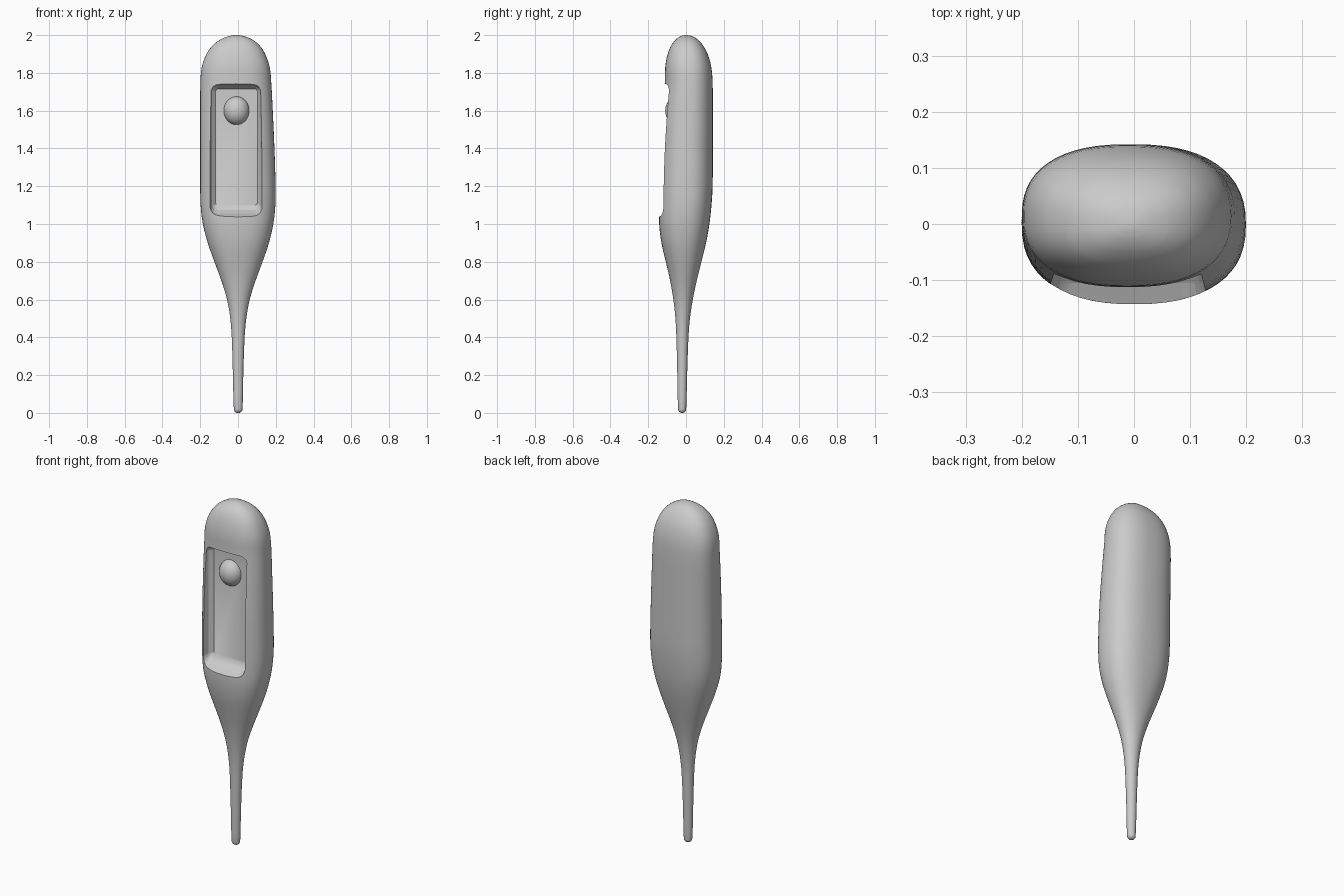
import bpy, bmesh, math

if "Cube" in bpy.data.objects:
    bpy.data.objects.remove(bpy.data.objects["Cube"])

# Body profile: z, left x, right x, front y, back y
PROFILE = [
    (0.00, -0.006, 0.008, -0.026, -0.014), (0.006, -0.016, 0.018, -0.036, -0.004),
    (0.02, -0.022, 0.024, -0.042, 0.001), (0.20, -0.027, 0.028, -0.046, 0.006),
    (0.40, -0.033, 0.035, -0.051, 0.013), (0.50, -0.041, 0.044, -0.056, 0.021),
    (0.60, -0.058, 0.062, -0.067, 0.036), (0.70, -0.088, 0.093, -0.084, 0.057),
    (0.80, -0.125, 0.130, -0.107, 0.082), (0.90, -0.160, 0.164, -0.130, 0.106),
    (1.00, -0.186, 0.187, -0.142, 0.124), (1.10, -0.198, 0.198, -0.142, 0.135),
    (1.20, -0.200, 0.199, -0.141, 0.141), (1.40, -0.200, 0.193, -0.136, 0.142),
    (1.60, -0.200, 0.184, -0.124, 0.142), (1.75, -0.199, 0.176, -0.112, 0.141),
    (1.83, -0.192, 0.168, -0.110, 0.134), (1.90, -0.167, 0.144, -0.097, 0.115),
    (1.95, -0.130, 0.110, -0.076, 0.087), (1.98, -0.087, 0.070, -0.050, 0.058),
    (1.995, -0.047, 0.030, -0.026, 0.032), (2.00, -0.018, 0.004, -0.008, 0.008),
]


def make_object(name, bm):
    bmesh.ops.recalc_face_normals(bm, faces=bm.faces)
    mesh = bpy.data.meshes.new(name)
    bm.to_mesh(mesh)
    bm.free()
    ob = bpy.data.objects.new(name, mesh)
    bpy.context.collection.objects.link(ob)
    return ob


def loft(name, rings):
    bm = bmesh.new()
    loops = [[bm.verts.new(p) for p in r] for r in rings]
    n = len(loops[0])
    for a, b in zip(loops, loops[1:]):
        for i in range(n):
            j = (i + 1) % n
            bm.faces.new((a[i], a[j], b[j], b[i]))
    bm.faces.new(loops[0])
    bm.faces.new(loops[-1])
    return make_object(name, bm)


def spow(v, e):
    return math.copysign(abs(v) ** e, v)


def body_ring(row, n=56):
    z, xl, xr, yf, yb = row
    e = 2 / (2.0 + 0.4 * min(1, max(0, (z - 0.6) / 0.4)))
    cx, rx = (xl + xr) / 2, (xr - xl) / 2
    cy = (yf + yb) / 2
    ry = (yb - yf) / 2
    pts = []
    for i in range(n):
        t = 2 * math.pi * i / n
        pts.append((cx + rx * spow(math.cos(t), e), cy + ry * spow(math.sin(t), e), z))
    return pts


def smooth_rows(rows, steps=3):
    out = []
    for i in range(len(rows) - 1):
        a, b = rows[i], rows[i + 1]
        p, q = rows[max(i - 1, 0)], rows[min(i + 2, len(rows) - 1)]
        h = b[0] - a[0]
        for s in range(steps):
            t = s / steps
            row = [a[0] + h * t]
            for k in range(1, 5):
                m0 = (b[k] - p[k]) / (b[0] - p[0]) * h
                m1 = (q[k] - a[k]) / (q[0] - a[0]) * h
                row.append((2*t**3 - 3*t**2 + 1) * a[k] + (t**3 - 2*t**2 + t) * m0
                           + (3*t**2 - 2*t**3) * b[k] + (t**3 - t**2) * m1)
            out.append(row)
    return out + [rows[-1]]


def rounded_rect(x0, x1, z0, z1, r, y, seg=5):
    pts = []
    for k, (cx, cz) in enumerate(((x1-r, z1-r), (x0+r, z1-r), (x0+r, z0+r), (x1-r, z0+r))):
        for s in range(seg + 1):
            a = math.pi / 2 * (k + s / seg)
            pts.append((cx + r * math.cos(a), y, cz + r * math.sin(a)))
    return pts


def shade(ob, angle):
    bpy.ops.object.select_all(action='DESELECT')
    ob.select_set(True)
    bpy.context.view_layer.objects.active = ob
    bpy.ops.object.shade_smooth_by_angle(angle=math.radians(angle))


# Thermometer body
body = loft("thermometer_body", [body_ring(r) for r in smooth_rows(PROFILE)])

# Display recess with flared, rounded rim
cutter = loft("recess_cutter", [
    rounded_rect(-0.118, 0.102, 1.10, 1.715, 0.012, -0.055),
    rounded_rect(-0.138, 0.116, 1.075, 1.73, 0.03, -0.075),
    rounded_rect(-0.148, 0.124, 1.055, 1.74, 0.04, -0.105),
    rounded_rect(-0.160, 0.136, 1.035, 1.755, 0.05, -0.150),
    rounded_rect(-0.160, 0.136, 1.035, 1.755, 0.05, -0.250)])
cutter.hide_render = True
mod = body.modifiers.new("recess", 'BOOLEAN')
mod.operation = 'DIFFERENCE'
mod.solver = 'EXACT'
mod.object = cutter
shade(body, 40)
bpy.context.view_layer.objects.active = body
bpy.ops.object.modifier_apply(modifier="recess")
bpy.data.objects.remove(cutter)
shade(body, 40)

# Round push button in the recess
bpy.ops.mesh.primitive_uv_sphere_add(segments=28, ring_count=16, radius=1,
                                     location=(-0.008, -0.050, 1.60))
button = bpy.context.object
button.name = "push_button"
button.scale = (0.068, 0.060, 0.075)
shade(button, 40)
